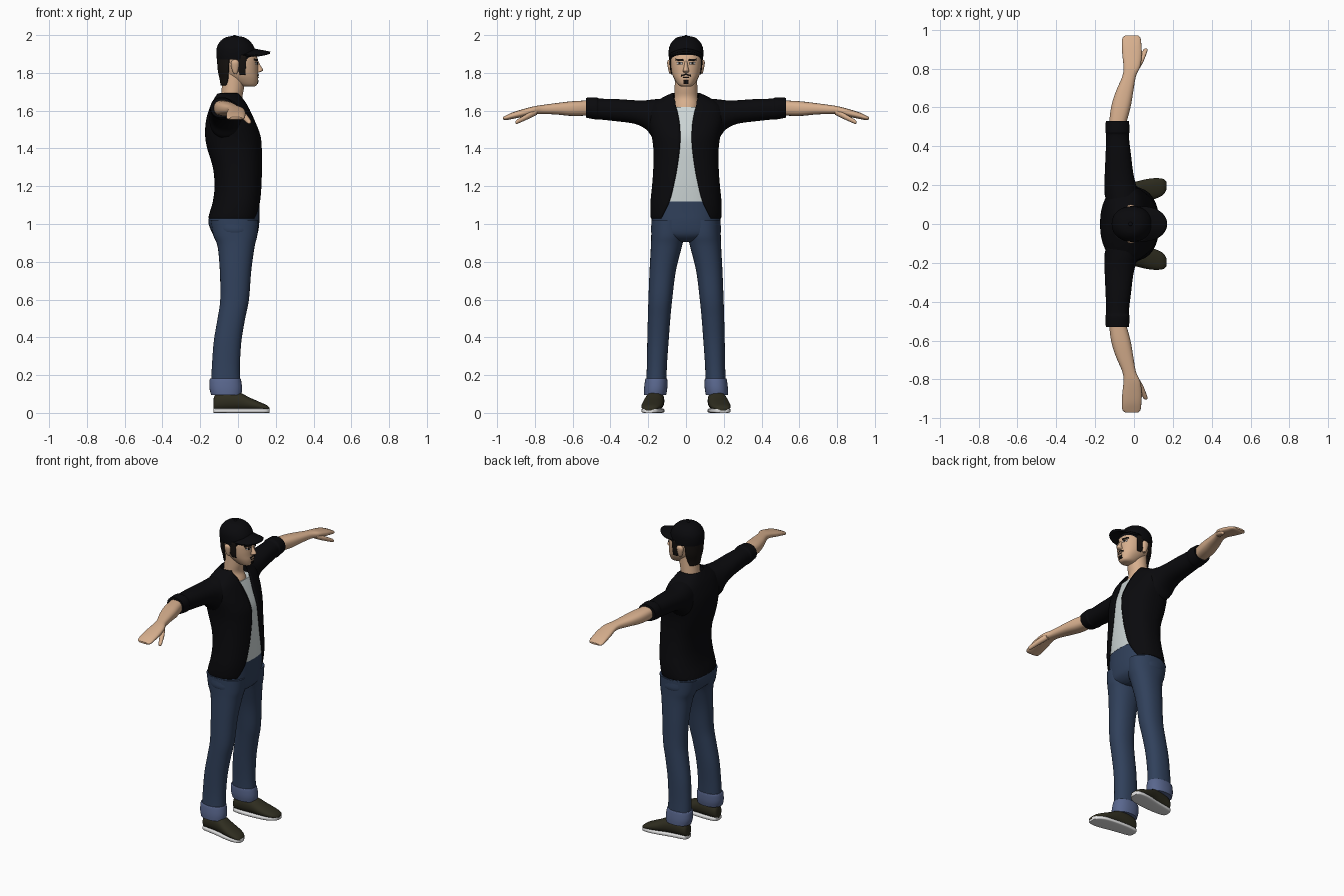
import bpy, bmesh, math

def material(name, r, g, b):
    m = bpy.data.materials.new(name)
    m.diffuse_color = (r, g, b, 1)
    return m

BLACK = material("black cloth", 0.003, 0.003, 0.004)
HAIR = material("dark hair", 0.008, 0.006, 0.005)
SKIN = material("skin", 0.68, 0.43, 0.27)
SHIRT = material("pale grey shirt", 0.60, 0.66, 0.66)
JEANS = material("denim blue", 0.030, 0.052, 0.105)
CUFF = material("light denim", 0.10, 0.135, 0.27)
SHOE = material("dark olive", 0.028, 0.026, 0.014)
SOLE = material("white", 0.75, 0.75, 0.75)

def finish(name, bm, mat, mirror=False, thick=0.0):
    bmesh.ops.recalc_face_normals(bm, faces=bm.faces)
    me = bpy.data.meshes.new(name)
    bm.to_mesh(me)
    bm.free()
    me.materials.append(mat)
    me.shade_smooth()
    me.set_sharp_from_angle(angle=math.radians(50))
    ob = bpy.data.objects.new(name, me)
    bpy.context.collection.objects.link(ob)
    if thick:
        s = ob.modifiers.new("thickness", 'SOLIDIFY')
        s.thickness, s.offset = thick, 0
    if mirror:
        m = ob.modifiers.new("mirror", 'MIRROR')
        m.use_axis = (False, True, False)
        m.use_mirror_merge = False
    return ob

def smooth_rows(rows, steps):
    """Catmull-Rom interpolation of whole rows."""
    out = []
    for i in range(len(rows) - 1):
        p1, p2 = rows[i], rows[i + 1]
        p0, p3 = rows[max(i - 1, 0)], rows[min(i + 2, len(rows) - 1)]
        for k in range(steps):
            t = k / steps
            out.append([0.5 * (2 * b + (c - a) * t + (2 * a - 5 * b + 4 * c - d) * t * t
                               + (3 * b - a - 3 * c + d) * t ** 3)
                        for a, b, c, d in zip(p0, p1, p2, p3)])
    return out + [list(rows[-1])]

def loft(name, axis, rows, mat, n=2.2, seg=32, steps=4, mirror=False, thick=0.0):
    """Rows: position on axis, a min, a max, b min, b max [, start angle, end angle]."""
    bm = bmesh.new()
    rings = []
    for r in smooth_rows(rows, steps):
        closed = len(r) == 5
        a, b = (0, math.tau) if closed else (math.radians(r[5]), math.radians(r[6]))
        ring = []
        for i in range(seg if closed else seg + 1):
            th = a + (b - a) * i / seg
            c, s = math.cos(th), math.sin(th)
            u = (r[1] + r[2]) / 2 + (r[2] - r[1]) / 2 * math.copysign(abs(c) ** (2 / n), c)
            v = (r[3] + r[4]) / 2 + (r[4] - r[3]) / 2 * math.copysign(abs(s) ** (2 / n), s)
            p = {'x': (r[0], u, v), 'y': (u, r[0], v), 'z': (u, v, r[0])}[axis]
            ring.append(bm.verts.new(p))
        rings.append(ring)
    for lo, hi in zip(rings, rings[1:]):
        for i in range(seg):
            j = (i + 1) % len(lo)
            bm.faces.new((lo[i], lo[j], hi[j], hi[i]))
    if closed:
        bm.faces.new(rings[0])
        bm.faces.new(rings[-1])
    return finish(name, bm, mat, mirror, thick)

def sym(rows):
    """(z, x min, x max, half width) to full rows."""
    return [(z, a, b, -h, h) for z, a, b, h in rows]

# Torso: jacket with an opening of given half width, shirt inside
torso = [(1.03, -.155, .112, .183, .13), (1.06, -.147, .117, .186, .115), (1.12, -.13, .123, .185, .087),
         (1.2, -.121, .126, .177, .066), (1.3, -.13, .126, .170, .046), (1.4, -.16, .124, .170, .033),
         (1.47, -.171, .116, .180, .030), (1.55, -.166, .085, .197, .036), (1.62, -.145, .053, .19, .052),
         (1.66, -.125, .030, .135, .060), (1.69, -.105, .018, .075, .062)]
N = 2.4
jacket = []
for z, a, b, h, w in torso:
    g = math.degrees(math.asin((w / h) ** (N / 2)))
    jacket.append((z, a, b, -h, h, g, 360 - g))
loft("jacket", 'z', jacket, BLACK, n=N, seg=64, thick=0.006)
loft("shirt", 'z', sym([(z, a + .01, b - .007, h - .01) for z, a, b, h, w in torso[2:9]]), SHIRT, n=N, seg=48)

# Arms
loft("jacket_sleeve", 'y', [(.10, -.14, .03, 1.46, 1.665), (.17, -.152, .022, 1.455, 1.66),
     (.21, -.152, .008, 1.50, 1.655), (.27, -.15, -.005, 1.53, 1.655), (.36, -.146, -.016, 1.543, 1.661),
     (.455, -.143, -.027, 1.553, 1.664), (.475, -.147, -.022, 1.553, 1.671),
     (.53, -.145, -.026, 1.563, 1.668)], BLACK, mirror=True)
loft("forearm_and_hand", 'y', [(.50, -.13, -.045, 1.575, 1.655), (.60, -.118, -.018, 1.572, 1.650),
     (.68, -.094, -.004, 1.579, 1.641), (.76, -.06, .010, 1.583, 1.630), (.81, -.054, .032, 1.580, 1.622),
     (.87, -.06, .040, 1.566, 1.606), (.92, -.062, .038, 1.556, 1.590), (.955, -.06, .034, 1.550, 1.574),
     (.97, -.045, .022, 1.555, 1.566)], SKIN, n=2.5, mirror=True)
loft("thumb", 'y', [(.79, -.01, .022, 1.578, 1.608), (.83, .012, .046, 1.558, 1.59),
     (.87, .034, .062, 1.54, 1.567), (.895, .047, .070, 1.530, 1.552), (.902, .053, .066, 1.532, 1.545)],
     SKIN, seg=16, mirror=True)

# Jeans
loft("jeans_hips", 'z', sym([(1.125, -.12, .115, .172), (1.06, -.142, .114, .18), (1.01, -.157, .113, .182),
     (.95, -.135, .104, .182), (.92, -.11, .08, .12), (.905, -.08, .05, .04)]), JEANS, n=2.4, seg=48)
loft("jeans_leg", 'z', [(1.02, -.145, .108, .01, .183), (.94, -.131, .102, .008, .184),
     (.88, -.108, .088, .022, .186), (.75, -.096, .070, .054, .193), (.6, -.094, .058, .073, .199),
     (.5, -.108, .038, .083, .202), (.38, -.128, .018, .092, .205), (.25, -.138, .010, .101, .207),
     (.15, -.142, .012, .104, .212)], JEANS, mirror=True)
loft("jeans_cuff", 'z', [(.182, -.146, .012, .102, .212), (.175, -.15, .016, .099, .216),
     (.13, -.151, .022, .099, .222), (.095, -.142, .018, .105, .222)], CUFF, steps=3, mirror=True)

# Shoes
shoe = [(-.13, .138, .178, .015, .07), (-.118, .122, .194, .012, .098), (-.06, .115, .205, .012, .115),
        (.0, .116, .216, .012, .112), (.06, .121, .230, .012, .082), (.11, .130, .236, .012, .060),
        (.15, .150, .232, .012, .042), (.166, .175, .218, .012, .028)]
loft("shoe", 'x', shoe, SHOE, mirror=True)
loft("shoe_sole", 'x', [(x, a, b, 0, .024) for x, a, b, c, d in shoe], SOLE, n=5, seg=24, mirror=True)

# Neck and head
loft("neck", 'z', sym([(1.58, -.09, .055, .07), (1.63, -.092, .04, .068), (1.67, -.09, .024, .062),
     (1.72, -.086, .032, .060), (1.80, -.08, .04, .058)]), SKIN, n=2)
head = [(1.728, .03, .088, .026), (1.738, .0, .101, .042), (1.77, -.045, .107, .063), (1.80, -.07, .106, .075),
        (1.84, -.085, .106, .082), (1.88, -.095, .102, .084), (1.94, -.09, .075, .075)]
HN = 2.2
loft("head", 'z', sym(head), SKIN, n=HN, seg=48)
loft("nose", 'z', sym([(1.803, .09, .112, .015), (1.81, .09, .130, .017), (1.82, .09, .131, .014),
     (1.845, .085, .116, .009), (1.868, .08, .104, .008)]), SKIN, n=2, seg=16)
loft("ear", 'z', [(1.795, -.02, -.006, .07, .086), (1.81, -.03, .0, .07, .092), (1.845, -.038, .006, .07, .099),
     (1.862, -.034, .003, .07, .098), (1.87, -.024, -.006, .07, .09)], SKIN, seg=16, mirror=True)

# Hair behind the ears and sideburns
loft("back_hair", 'z', [(1.735, -.088, .09, -.064, .064, 132, 228), (1.77, -.094, .108, -.07, .07, 124, 236),
     (1.82, -.104, .108, -.083, .083, 117, 243), (1.90, -.108, .105, -.087, .087, 112, 248)],
     HAIR, seg=24, thick=.008)
loft("sideburn", 'z', [(1.79, -.068, .109, -.075, .075, 80, 96), (1.82, -.08, .109, -.082, .082, 76, 98),
     (1.895, -.095, .104, -.088, .088, 68, 105)], HAIR, seg=8, thick=.004, mirror=True)

# Cap: crown, button, brim
loft("cap_crown", 'z', sym([(1.872, -.112, .097, .090), (1.90, -.115, .096, .092), (1.935, -.112, .086, .089),
     (1.965, -.096, .066, .074), (1.985, -.072, .040, .052), (1.993, -.045, .012, .027),
     (1.995, -.022, -.012, .005)]), BLACK, n=2.1, seg=40)
loft("cap_button", 'z', sym([(1.988, -.03, -.006, .012), (1.996, -.028, -.008, .010), (2.0, -.022, -.014, .004)]),
     BLACK, n=2, seg=12, steps=2)

def sheet(name, fn, nu, nv, mat, **kw):
    """Surface from fn(u, v) with u and v from 0 to 1."""
    bm = bmesh.new()
    g = [[bm.verts.new(fn(i / nu, j / nv)) for j in range(nv + 1)] for i in range(nu + 1)]
    for i in range(nu):
        for j in range(nv):
            bm.faces.new((g[i][j], g[i + 1][j], g[i + 1][j + 1], g[i][j + 1]))
    return finish(name, bm, mat, **kw)

def brim(u, v):
    a = math.pi * (u - .5) * .98
    y = .088 * math.sin(a)
    x0 = .02 + .055 * math.cos(a)
    return (x0 + v * .095 * math.cos(a) ** .7, y, 1.925 - .018 * v * math.cos(a) - .032 * math.sin(a) ** 2)
sheet("cap_brim", brim, 24, 6, BLACK, thick=.012)

# Painted face details: thin patches laid on the head surface
def head_x(y, z):
    for p, q in zip(head, head[1:]):
        if p[0] <= z <= q[0]:
            t = (z - p[0]) / (q[0] - p[0])
            a, b, h = (p[k] + (q[k] - p[k]) * t for k in (1, 2, 3))
            return (a + b) / 2 + (b - a) / 2 * max(0, 1 - abs(y / h) ** HN) ** (1 / HN)

def patch(name, y0, y1, z0, z1, mat, slope=0.0, lift=.003):
    def fn(u, v):
        y = y0 + (y1 - y0) * u
        z = z0 + (z1 - z0) * v + slope * u
        return (head_x(y, z) + lift, y, z)
    sheet(name, fn, 6, 3, mat, mirror=True, thick=.002)

patch("eyebrow", .014, .056, 1.862, 1.872, HAIR, slope=.003)
patch("eye_white", .020, .048, 1.845, 1.855, SOLE)
patch("eyelid_line", .018, .050, 1.854, 1.858, HAIR)
patch("iris", .029, .039, 1.845, 1.856, HAIR, lift=.005)
patch("moustache", 0, .026, 1.789, 1.797, HAIR, slope=-.008)
patch("mouth", 0, .016, 1.773, 1.777, HAIR)
patch("chin_beard", 0, .014, 1.741, 1.762, HAIR)
